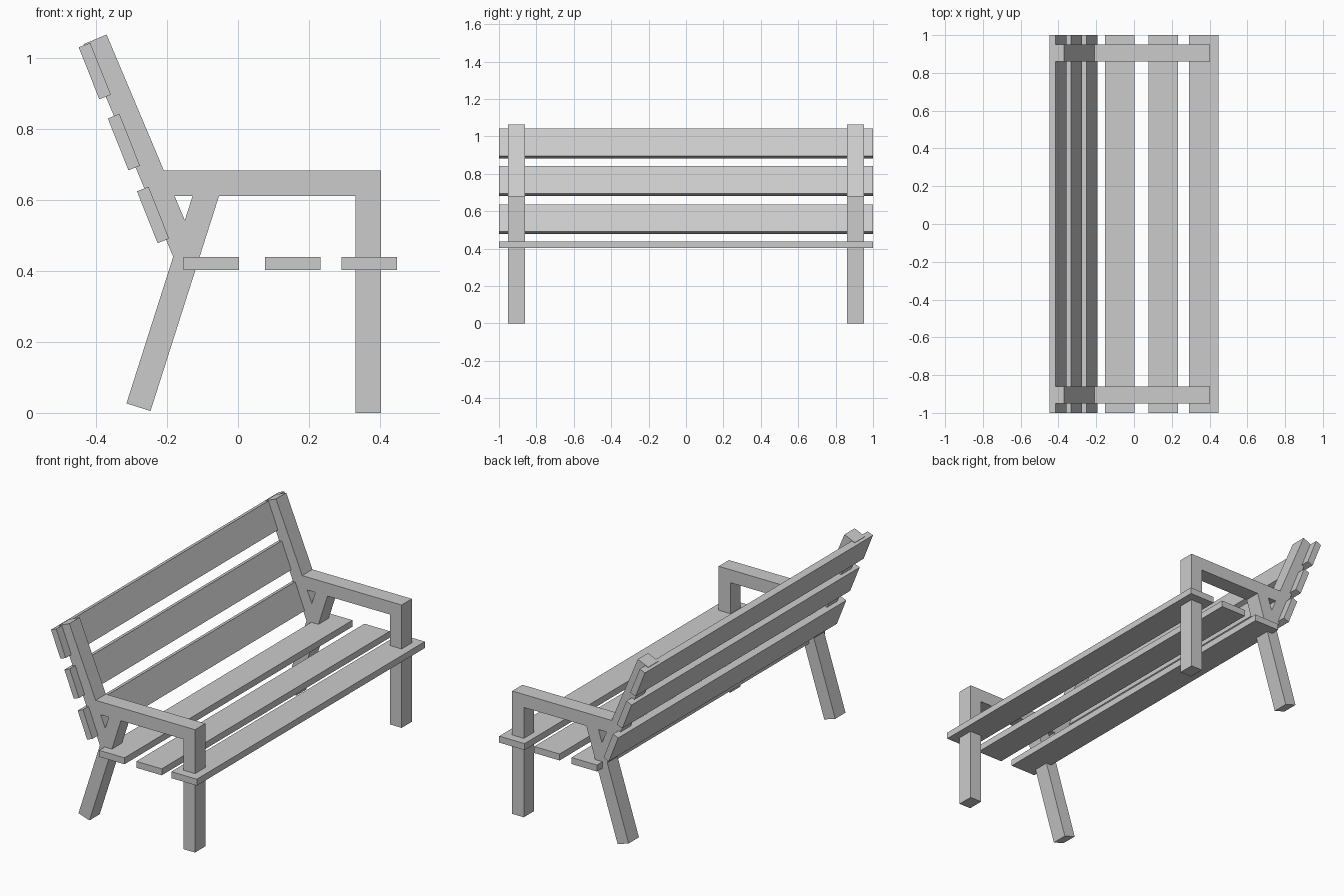
import bpy
from math import atan2
from mathutils import Matrix

if "Cube" in bpy.data.objects:
    bpy.data.objects.remove(bpy.data.objects["Cube"])


def beam(name, start, end, thick, y_mid, y_len):
    """Box running from start to end in the x-z plane, thick across, y_len deep."""
    dx, dz = end[0] - start[0], end[1] - start[1]
    bpy.ops.mesh.primitive_cube_add(size=1)
    ob = bpy.context.object
    ob.name = ob.data.name = name
    size = Matrix.Diagonal((thick, y_len, (dx * dx + dz * dz) ** 0.5, 1))
    turn = Matrix.Rotation(atan2(dx, dz), 4, 'Y')
    place = Matrix.Translation(((start[0] + end[0]) / 2, y_mid, (start[1] + end[1]) / 2))
    ob.data.transform(place @ turn @ size)
    return ob


# Side frames, one at each end
for side, y in (("left", -0.906), ("right", 0.906)):
    beam(f"{side}_front_leg", (0.366, 0), (0.366, 0.615), 0.072, y, 0.09)
    beam(f"{side}_armrest", (-0.215, 0.646), (0.402, 0.646), 0.072, y, 0.09)
    beam(f"{side}_rear_leg", (-0.280, 0.016), (-0.078, 0.650), 0.071, y, 0.09)
    beam(f"{side}_back_post", (-0.148, 0.448), (-0.402, 1.051), 0.070, y, 0.09)

# Seat slats
for i, x in enumerate((-0.075, 0.154, 0.369)):
    beam(f"seat_slat_{i + 1}", (x - 0.078, 0.42), (x + 0.078, 0.42), 0.036, 0, 2)

# Backrest slats, leaning with the posts
for i, (x, z) in enumerate(((-0.239, 0.557), (-0.321, 0.762), (-0.403, 0.962))):
    beam(f"back_slat_{i + 1}", (x + 0.029, z - 0.073), (x - 0.029, z + 0.073), 0.035, 0, 2)
